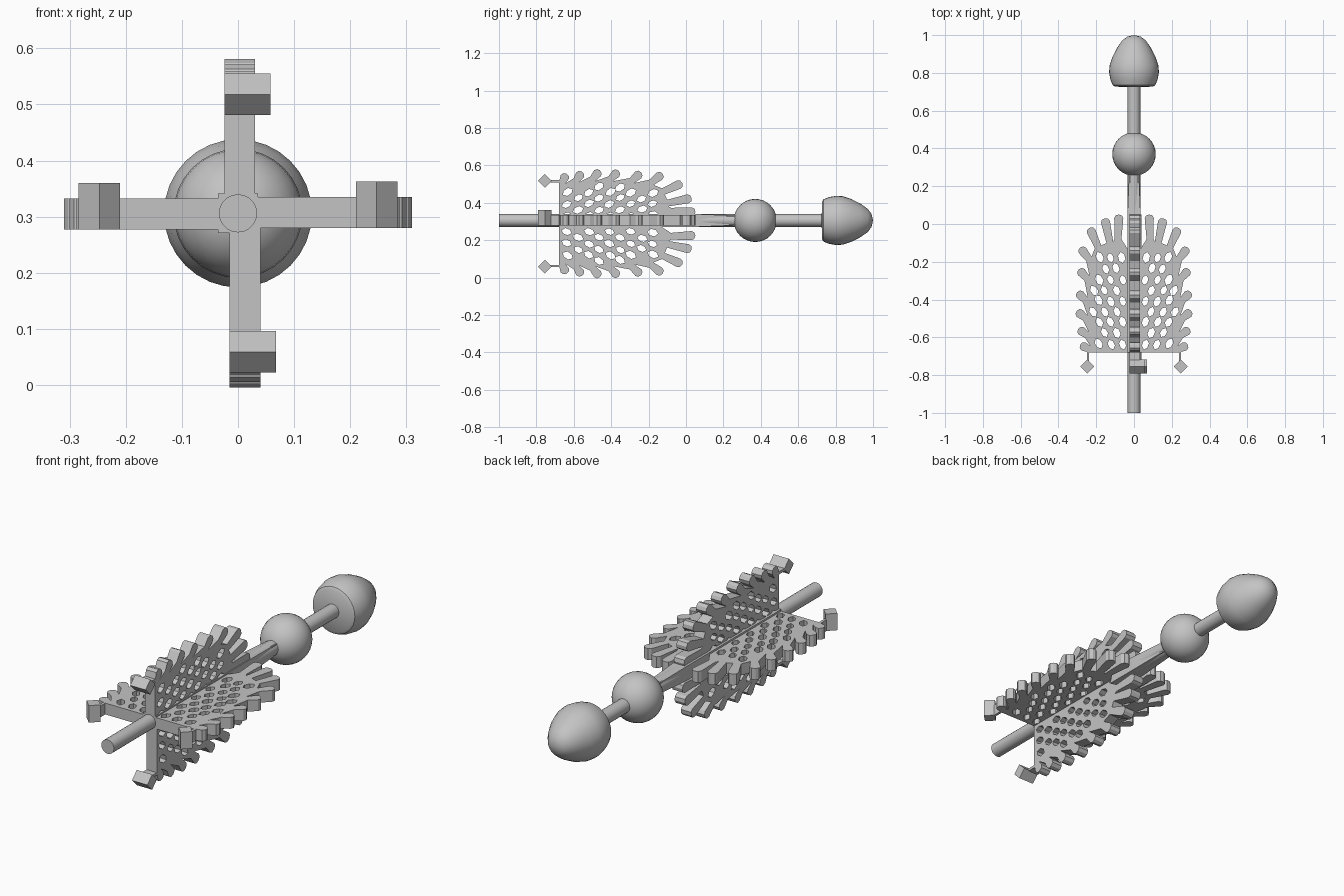
import bpy, bmesh, math, random
from mathutils import Matrix, Vector

if "Cube" in bpy.data.objects:
    bpy.data.objects.remove(bpy.data.objects["Cube"])

random.seed(4)
AXIS_Z = 0.306
HALF_T = 0.0275

grey = bpy.data.materials.new("plain grey")
grey.diffuse_color = (0.55, 0.55, 0.55, 1)
grey.use_nodes = True
grey.node_tree.nodes["Principled BSDF"].inputs["Base Color"].default_value = grey.diffuse_color


def add_object(name, mesh, smooth=False):
    ob = bpy.data.objects.new(name, mesh)
    bpy.context.collection.objects.link(ob)
    mesh.materials.clear()
    mesh.materials.append(grey)
    if smooth:
        bpy.ops.object.select_all(action='DESELECT')
        ob.select_set(True)
        bpy.context.view_layer.objects.active = ob
        bpy.ops.object.shade_smooth_by_angle(angle=math.radians(35))
    return ob


def lathe(name, profile, sides=32, smooth=True, turn=0.0):
    """Revolve (radius, y) points round the long axis."""
    bm = bmesh.new()
    rings = []
    for r, y in profile:
        if r == 0:
            rings.append([bm.verts.new((0, y, AXIS_Z))] * sides)
        else:
            ring = []
            for i in range(sides):
                a = 2 * math.pi * i / sides + turn
                ring.append(bm.verts.new((r * math.cos(a), y, AXIS_Z + r * math.sin(a))))
            rings.append(ring)
    for lo, hi in zip(rings, rings[1:]):
        for i in range(sides):
            j = (i + 1) % sides
            bm.faces.new(list(dict.fromkeys((lo[i], lo[j], hi[j], hi[i]))))
    bmesh.ops.recalc_face_normals(bm, faces=bm.faces)
    mesh = bpy.data.meshes.new(name)
    bm.to_mesh(mesh)
    bm.free()
    return add_object(name, mesh, smooth)


# Central rod, square tapered spine, ball and rounded nose
lathe("rod", [(0, -1), (0.034, -1), (0.034, 0.76), (0, 0.76)], 20)
lathe("spine", [(0, -0.68), (0.05, -0.68), (0.05, 0.03), (0.036, 0.27), (0, 0.27)],
      4, False, math.pi / 4)
lathe("ball", [(0.115 * math.sin(math.pi * i / 16) if 0 < i < 16 else 0,
                0.37 - 0.115 * math.cos(math.pi * i / 16)) for i in range(17)])
lathe("nose", [(0, 0.725), (0.1, 0.727), (0.113, 0.735), (0.125, 0.765), (0.132, 0.805),
               (0.129, 0.84), (0.114, 0.885), (0.088, 0.935), (0.062, 0.972),
               (0.035, 0.992), (0, 1.0)])

# Fin outline: straight front edge with a stalk, then rounded lobes
# lobe: tip u, tip y, direction in degrees, length
LOBES = [(.285, -.64, 25, .05), (.295, -.555, 35, .055), (.303, -.46, 40, .06),
         (.30, -.36, 45, .06), (.292, -.24, 48, .065), (.285, -.125, 52, .075),
         (.235, -.02, 66, .11), (.155, .03, 78, .13), (.08, .05, 92, .13)]
outline = [(0, -.68), (.237, -.68), (.237, -.735), (.25, -.735), (.25, -.68)]
for u, y, deg, length in LOBES:
    d = Vector((math.cos(math.radians(deg)), math.sin(math.radians(deg))))
    n = Vector((-d.y, d.x)) * 0.024
    for back, side in ((length, -.75), (.02, -1), (.005, -.7), (0, 0),
                       (.005, .7), (.02, 1), (length, .75)):
        p = Vector((u, y)) - d * back + n * side
        outline.append((p.x, p.y))
outline += [(.035, -.13), (0, -.13)]


def edge_distance(p):
    """Signed distance to the outline, positive inside."""
    inside, best = False, 9.0
    for (ax, ay), (bx, by) in zip(outline, outline[1:] + outline[:1]):
        a, ab = Vector((ax, ay)), Vector((bx - ax, by - ay))
        t = max(0, min(1, (p - a).dot(ab) / ab.length_squared))
        best = min(best, (p - a - ab * t).length)
        if (ay > p.y) != (by > p.y) and p.x < ax + (p.y - ay) * ab.x / ab.y:
            inside = not inside
    return best if inside else -best


# Staggered slanted holes that leave a branching lattice
holes = []
for row in range(12):
    for col in range(6):
        c = Vector((.062 + .061 * col - .0305 * (row % 2) + random.uniform(-.004, .004),
                    -.635 + .057 * row + random.uniform(-.004, .004)))
        if c.x < .052:
            continue
        slant = math.radians(72 - 110 * c.x + 30 * max(0, c.y + .4))
        d = Vector((math.cos(slant), math.sin(slant)))
        n = Vector((-d.y, d.x))
        grow = random.uniform(.9, 1.1)
        hole = [c + (d * a + n * b) * grow for a, b in
                ((.028, .004), (.012, .017), (-.014, .015), (-.028, -.004), (-.012, -.017), (.014, -.015))]
        if all(edge_distance(p) > .013 for p in hole) and min(p.x for p in hole) > .04:
            holes.append([(p.x, p.y) for p in hole])

curve = bpy.data.curves.new("fin_profile", 'CURVE')
curve.dimensions = '2D'
curve.fill_mode = 'BOTH'
curve.extrude = HALF_T
for loop in [outline] + holes:
    sp = curve.splines.new('POLY')
    sp.points.add(len(loop) - 1)
    for pt, (u, y) in zip(sp.points, loop):
        pt.co = (u, y, 0, 1)
    sp.use_cyclic_u = True
helper = bpy.data.objects.new("fin_profile", curve)
bpy.context.collection.objects.link(helper)
bpy.context.view_layer.update()
fin_mesh = bpy.data.meshes.new_from_object(
    helper.evaluated_get(bpy.context.evaluated_depsgraph_get()))
bpy.data.objects.remove(helper)

# Diamond-section lug in front of each fin
bm = bmesh.new()
bmesh.ops.create_cube(bm, size=1)
side = 0.037 * math.sqrt(2)
bm.transform(Matrix.Translation((.247, -.755, .01375)) @ Matrix.Rotation(math.pi / 4, 4, 'Z')
             @ Matrix.Diagonal((side, side, .0825, 1)))
lug_mesh = bpy.data.meshes.new("lug")
bm.to_mesh(lug_mesh)
bm.free()

# Place the four fins: rows map (outward, along, thickness) to world axes
PLACES = {
    "right": (((1, 0, 0), (0, 1, 0), (0, 0, 1)), (0, 0, .3075)),
    "left": (((-1, 0, 0), (0, 1, 0), (0, 0, 1)), (0, 0, .305)),
    "upper": (((0, 0, 1), (0, 1, 0), (1, 0, 0)), (.003, 0, .271)),
    "lower": (((0, 0, 1), (0, 1, 0), (-1, 0, 0)), (.0125, 0, .306)),
}
for place, (rows, offset) in PLACES.items():
    m = Matrix.Translation(offset) @ Matrix(rows).to_4x4()
    for part, source in (("fin", fin_mesh), ("lug", lug_mesh)):
        mesh = source.copy()
        mesh.transform(m)
        bm = bmesh.new()
        bm.from_mesh(mesh)
        bmesh.ops.remove_doubles(bm, verts=bm.verts, dist=1e-5)
        bmesh.ops.recalc_face_normals(bm, faces=bm.faces)
        for f in bm.faces:
            f.smooth = False
        bm.to_mesh(mesh)
        bm.free()
        add_object(place + "_" + part, mesh)

# The lower fin maps outward to -z through its last row
